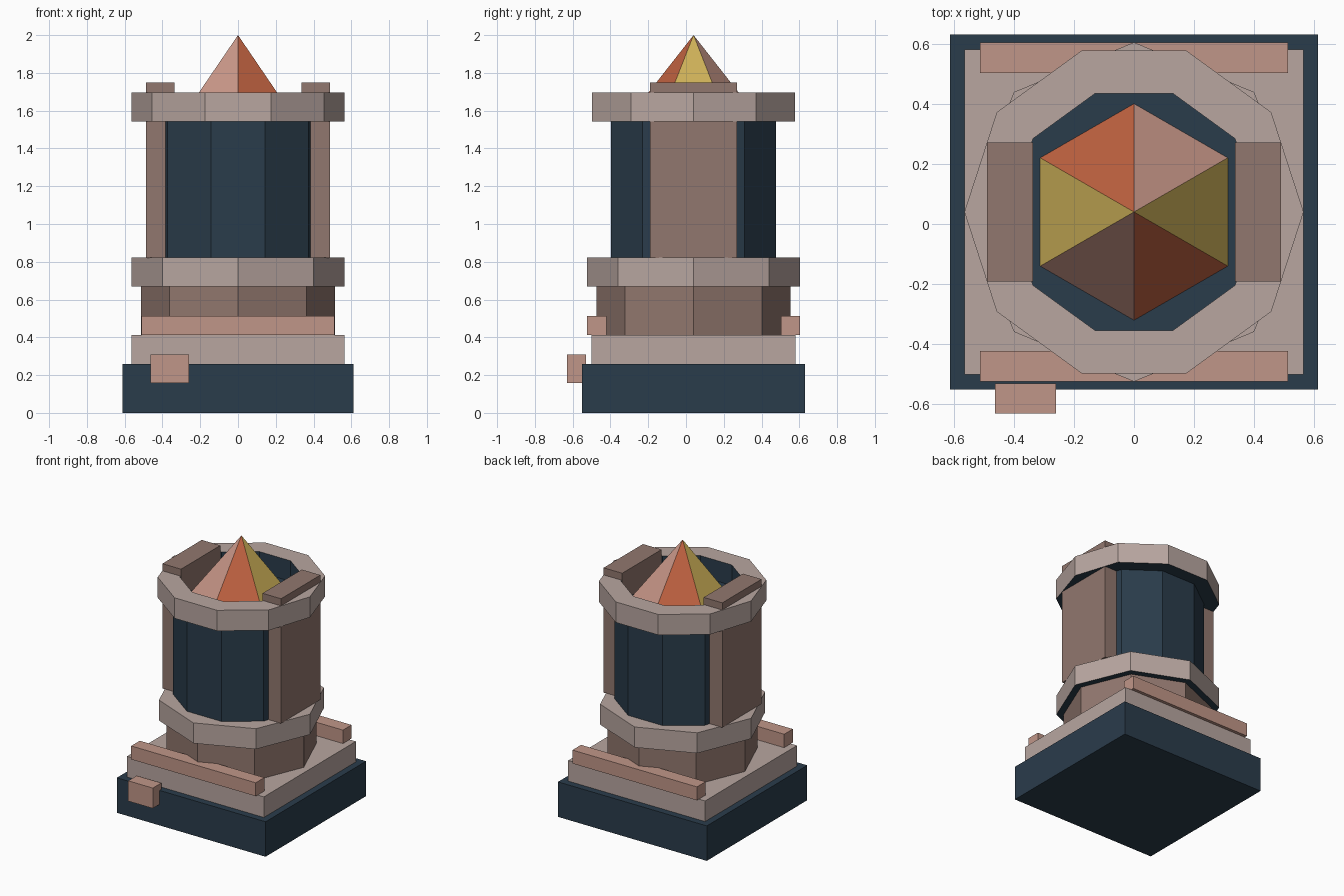
import bpy, bmesh, math

if "Cube" in bpy.data.objects:
    bpy.data.objects.remove(bpy.data.objects["Cube"])

CY = 0.04  # tower axis in y


def material(name, rgb):
    m = bpy.data.materials.new(name)
    lin = [((c / 255 + 0.055) / 1.055) ** 2.4 for c in rgb]
    m.diffuse_color = (*lin, 1)
    m.use_nodes = True
    m.node_tree.nodes["Principled BSDF"].inputs["Base Color"].default_value = m.diffuse_color
    return m


slate = material("slate", (42, 60, 75))
stone = material("pale_stone", (184, 166, 160))
brown = material("brown_stone", (145, 119, 110))
clay = material("pink_clay", (192, 150, 136))
rose = material("rose", (202, 152, 137))
orange = material("orange", (190, 97, 64))
yellow = material("yellow", (205, 176, 88))


def finish(name, bm, mats):
    bmesh.ops.remove_doubles(bm, verts=bm.verts, dist=1e-5)
    bmesh.ops.recalc_face_normals(bm, faces=bm.faces)
    me = bpy.data.meshes.new(name)
    bm.to_mesh(me)
    bm.free()
    for m in mats:
        me.materials.append(m)
    ob = bpy.data.objects.new(name, me)
    bpy.context.collection.objects.link(ob)
    return ob


def box(name, x, y, z, mat):
    """Box from (min, max) pairs."""
    bm = bmesh.new()
    bmesh.ops.create_cube(bm, size=1)
    for v in bm.verts:
        v.co = [lo + (c + 0.5) * (hi - lo) for c, (lo, hi) in zip(v.co, (x, y, z))]
    return finish(name, bm, [mat])


def turned(name, n, profile, mats, pick, start=0.0):
    """Revolve an (r, z) profile in n flat sides; pick(segment, side) gives the slot."""
    bm = bmesh.new()
    rings = []
    for r, z in profile:
        angles = [start + math.tau * i / n for i in range(n)]
        rings.append([bm.verts.new((r * math.cos(a), CY + r * math.sin(a), z)) for a in angles])
    for s in range(len(rings) - 1):
        a, b = rings[s], rings[s + 1]
        for i in range(n):
            j = (i + 1) % n
            f = bm.faces.new((a[i], a[j], b[j], b[i]))
            f.material_index = pick(s, i)
    bm.faces.new(rings[0][::-1])
    if profile[-1][0] > 0.01:
        f = bm.faces.new(rings[-1])
        f.material_index = pick(len(rings) - 1, 0)
    return finish(name, bm, mats)


# Square base, plinth and name-free plate
box("base", (-0.612, 0.612), (CY - 0.59, CY + 0.59), (0, 0.26), slate)
box("plinth", (-0.563, 0.563), (CY - 0.54, CY + 0.54), (0.26, 0.413), stone)
box("front_block", (-0.462, -0.26), (-0.63, CY - 0.57), (0.157, 0.308), clay)

# Mirrored trim bars (front/back) and side slabs (left/right)
for s, end in ((-1, "front"), (1, "back")):
    y = sorted((CY + s * 0.462, CY + s * 0.563))
    box(end + "_trim_bar", (-0.512, 0.512), y, (0.413, 0.513), clay)
for s, side in ((-1, "left"), (1, "right")):
    x = sorted((s * 0.335, s * 0.488))
    box(side + "_slab", x, (CY - 0.231, CY + 0.231), (0.82, 1.748), brown)

# Octagonal pedestal with wider collar (dark underside)
turned("pedestal", 8,
       [(0.513, 0.413), (0.513, 0.67), (0.564, 0.67), (0.564, 0.822)],
       [brown, slate, stone], lambda s, i: (0, 1, 2, 2)[s])

# Ten-sided drum with raised rim and recessed dark floor
turned("drum", 10,
       [(0.46, 0.822), (0.46, 1.542), (0.564, 1.542), (0.564, 1.695),
        (0.415, 1.695), (0.415, 1.542)],
       [slate, stone], lambda s, i: (0, 0, 1, 1, 0, 0)[s])

# Six-sided pointed flame in three alternating colours
turned("flame", 6, [(0.36, 1.542), (0, 2.0)], [rose, orange, yellow],
       lambda s, i: i % 3, start=math.radians(30))
